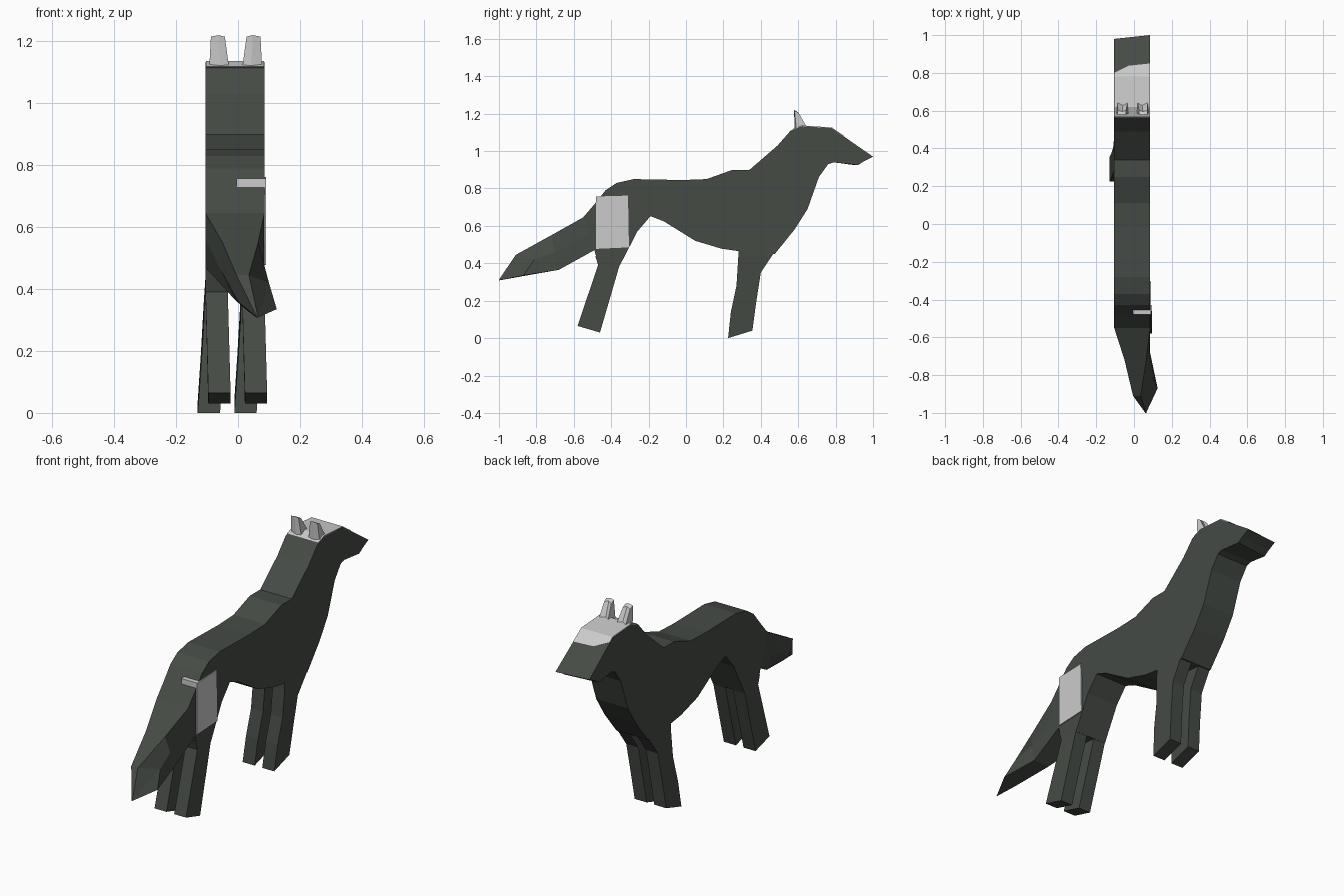
import bpy, bmesh

XL, XR = -0.105, 0.085   # sides of the slab-like body

dark = bpy.data.materials.new("dark_fur")
dark.diffuse_color = (0.06, 0.07, 0.06, 1)


def loft(name, rings, mat=None):
    """Skin a list of equally sized rings and close both ends."""
    bm = bmesh.new()
    vs = [[bm.verts.new(p) for p in r] for r in rings]
    n = len(rings[0])
    for a, b in zip(vs, vs[1:]):
        for i in range(n):
            j = (i + 1) % n
            bm.faces.new((a[i], a[j], b[j], b[i]))
    ends = [bm.faces.new(vs[0]), bm.faces.new(vs[-1])]
    bmesh.ops.recalc_face_normals(bm, faces=bm.faces)
    bmesh.ops.triangulate(bm, faces=ends)
    bmesh.ops.remove_doubles(bm, verts=bm.verts, dist=1e-5)
    me = bpy.data.meshes.new(name)
    bm.to_mesh(me)
    bm.free()
    ob = bpy.data.objects.new(name, me)
    bpy.context.collection.objects.link(ob)
    if mat:
        me.materials.append(mat)
    return ob


def slab(name, profile, x0, x1, mat=None):
    """Extrude a side profile (y, z) across x; the snout is cut a little askew."""
    left = [(x0, y - (0.02 if y > 0.82 else 0), z) for y, z in profile]
    right = [(x1, y, z) for y, z in profile]
    return loft(name, [left, right], mat)


# Body, neck and head in one flat profile
body = [(1.0, 0.97), (0.78, 1.122), (0.62, 1.133), (0.56, 1.11), (0.49, 1.03),
        (0.34, 0.90), (0.25, 0.90), (0.11, 0.85), (-0.02, 0.845), (-0.28, 0.85),
        (-0.37, 0.83), (-0.43, 0.79), (-0.49, 0.715), (-0.55, 0.645),
        (-0.49, 0.47), (-0.47, 0.40), (-0.353, 0.39), (-0.26, 0.57),
        (-0.19, 0.652), (-0.12, 0.625), (0.05, 0.52), (0.19, 0.478),
        (0.28, 0.465), (0.475, 0.45), (0.58, 0.58), (0.65, 0.69), (0.71, 0.86),
        (0.76, 0.93), (0.79, 0.94), (0.92, 0.925), (0.95, 0.945)]
slab("body", body, XL, XR, dark)

# Pale cap on top of the head
cap = [(0.57, 1.118), (0.62, 1.137), (0.78, 1.126), (0.85, 1.078),
       (0.78, 1.09), (0.62, 1.10)]
slab("head_cap", cap, XL + 0.001, XR - 0.001)

# Legs: rows of (back y, back z, front y, front z, x shift)
front = [(0.28, 0.50, 0.50, 0.50, 0), (0.28, 0.44, 0.46, 0.44, 0),
         (0.27, 0.28, 0.40, 0.35, -0.006), (0.24, 0.14, 0.375, 0.19, -0.015),
         (0.225, 0.012, 0.355, 0.04, -0.025)]
hind = [(-0.485, 0.44, -0.335, 0.44, 0), (-0.47, 0.39, -0.358, 0.38, 0),
        (-0.58, 0.065, -0.46, 0.03, 0.009)]
for side, x0, x1 in (("left", XL, -0.033), ("right", 0.013, XR)):
    for kind, rows in (("front", front), ("hind", hind)):
        rings = [[(x0 + s, yb, zb), (x1 + s, yb, zb), (x1 + s, yf, zf), (x0 + s, yf, zf)]
                 for yb, zb, yf, zf, s in rows]
        if kind == "front":   # front paw has a small heel touching the ground
            rings[-1] = [(x, y, 0.0 if y < 0.3 else z) for x, y, z in rings[-1]]
        loft(f"{kind}_leg_{side}", rings, dark)

# Tail: six-sided rings that narrow and swing to one side, ending in a tip
tail = [
    [(XL, -0.55, 0.645), (XR, -0.55, 0.645), (XR, -0.52, 0.56),
     (XR, -0.49, 0.47), (XL, -0.49, 0.47), (XL, -0.52, 0.56)],
    [(-0.05, -0.72, 0.55), (0.065, -0.72, 0.55), (0.082, -0.70, 0.46),
     (0.085, -0.68, 0.365), (-0.01, -0.68, 0.365), (-0.055, -0.70, 0.46)],
    [(-0.005, -0.91, 0.445), (0.035, -0.91, 0.445), (0.10, -0.81, 0.42),
     (0.125, -0.87, 0.335), (0.03, -0.88, 0.33), (0.0, -0.88, 0.36)],
    [(0.062 + dx, -1.0, 0.31 + dz) for dx, dz in
     ((-.002, .002), (.002, .002), (.003, 0), (.002, -.002), (-.002, -.002), (-.003, 0))]]
loft("tail", tail, dark)

# Pale thigh block on the right hind quarter
thigh = [(-0.48, 0.757), (-0.31, 0.762), (-0.305, 0.485), (-0.48, 0.477)]
slab("thigh_block", thigh, -0.005, 0.091)

# Ears, mirrored about the middle of the head
for side, s in (("left", -1), ("right", 1)):
    ear = [[(-0.0075 + s * dx, y, z) for dx, y, z in ring] for ring in (
        [(0.022, 0.585, 1.12), (0.05, 0.58, 1.12), (0.085, 0.59, 1.12),
         (0.08, 0.65, 1.12), (0.05, 0.635, 1.12), (0.025, 0.65, 1.12)],
        [(0.035, 0.58, 1.215), (0.055, 0.578, 1.22), (0.08, 0.58, 1.215),
         (0.078, 0.602, 1.205), (0.055, 0.595, 1.21), (0.035, 0.602, 1.205)])]
    loft(f"ear_{side}", ear)
